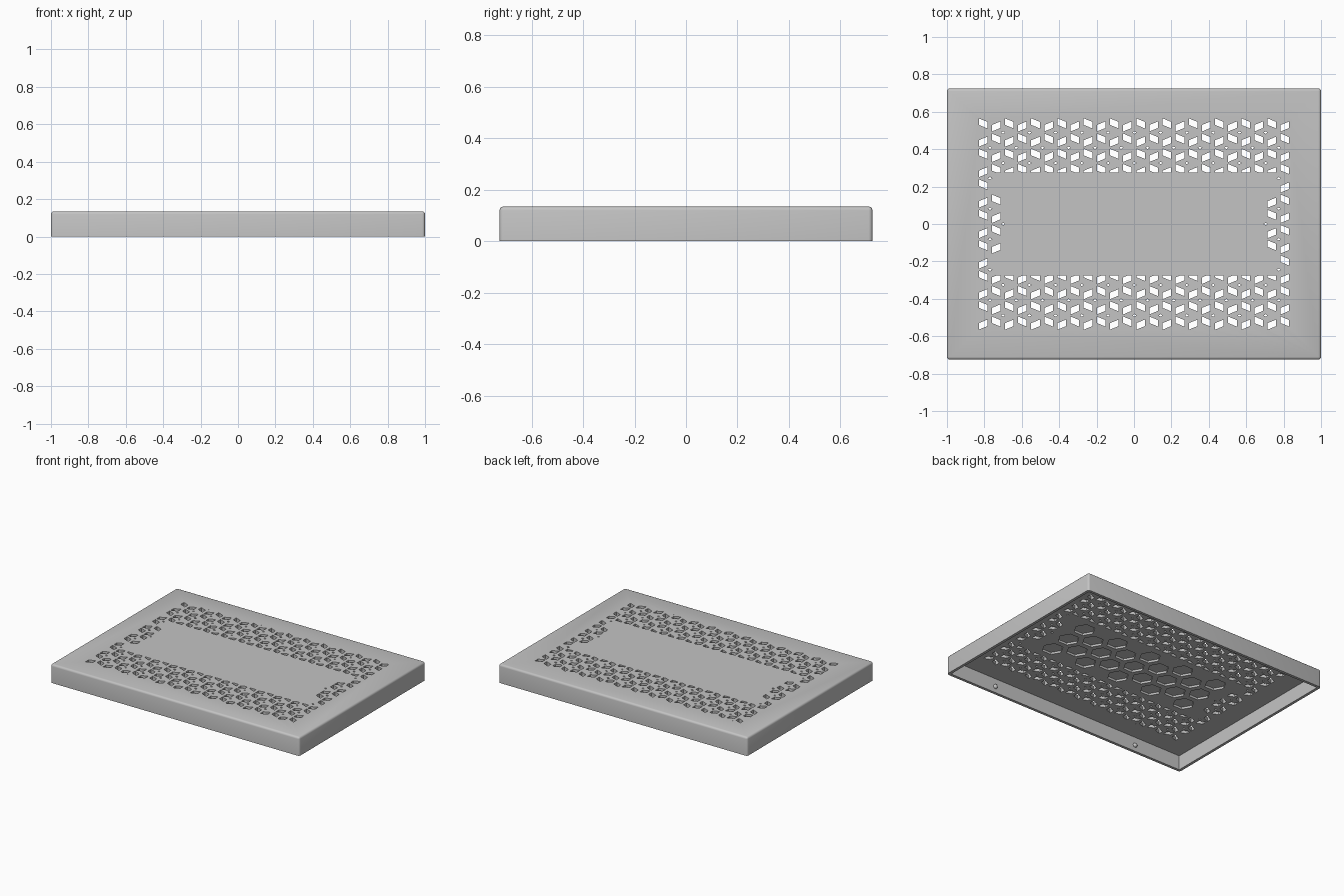
import bpy, bmesh, math
from mathutils import Vector

cube = bpy.data.objects.get("Cube")
if cube:
    bpy.data.objects.remove(cube, do_unlink=True)

HX, HY, H = 1.0, 0.725, 0.135      # half length, half depth, height
WALL, SKIN = 0.02, 0.03            # side wall and top thickness

grey = bpy.data.materials.new("light grey")
grey.use_nodes = True
colour = (0.55, 0.55, 0.55, 1)
grey.diffuse_color = colour
grey.node_tree.nodes["Principled BSDF"].inputs["Base Color"].default_value = colour


def finish(name, bm):
    bmesh.ops.recalc_face_normals(bm, faces=bm.faces)
    mesh = bpy.data.meshes.new(name)
    bm.to_mesh(mesh)
    bm.free()
    mesh.materials.append(grey)
    obj = bpy.data.objects.new(name, mesh)
    bpy.context.collection.objects.link(obj)
    return obj


def box(bm, hx, hy, z0, z1):
    verts = bmesh.ops.create_cube(bm, size=1)["verts"]
    for v in verts:
        v.co = Vector((v.co.x * 2 * hx, v.co.y * 2 * hy, z1 if v.co.z > 0 else z0))


def prism(bm, points, z0, z1):
    low = [bm.verts.new((x, y, z0)) for x, y in points]
    high = [bm.verts.new((x, y, z1)) for x, y in points]
    bm.faces.new(low[::-1])
    bm.faces.new(high)
    for i in range(len(points)):
        j = (i + 1) % len(points)
        bm.faces.new((low[i], low[j], high[j], high[i]))


def clip(points, axis, limit, sign):
    """Keep the part of a polygon where sign * coordinate <= sign * limit."""
    out = []
    for a, b in zip(points, points[1:] + points[:1]):
        da, db = sign * (a[axis] - limit), sign * (b[axis] - limit)
        if da <= 0:
            out.append(a)
        if da * db < 0:
            t = da / (da - db)
            out.append(tuple(p + (q - p) * t for p, q in zip(a, b)))
    return out


def cut(target, cutter):
    mod = target.modifiers.new("cut", "BOOLEAN")
    mod.operation = "DIFFERENCE"
    mod.solver = "EXACT"
    mod.object = cutter
    bpy.context.view_layer.objects.active = target
    bpy.ops.object.modifier_apply(modifier=mod.name)
    bpy.data.objects.remove(cutter, do_unlink=True)


# Cover: rounded box, open underneath
bm = bmesh.new()
box(bm, HX, HY, 0, H)
rim = [e for e in bm.edges if any(v.co.z > 0.01 for v in e.verts)]
bmesh.ops.bevel(bm, geom=rim, offset=0.015, segments=3, profile=0.5, affect="EDGES")
cover = finish("cover", bm)
bm = bmesh.new()
box(bm, HX - WALL, HY - WALL, -0.1, H - SKIN)
cut(cover, finish("hollow_cutter", bm))

# Vent slots: pairs of slanted slots with a small diamond beside them
COL, ROW = 0.0702, 0.163
slot = [(-0.023, -0.027), (0.023, -0.008), (0.023, 0.027), (-0.023, 0.008)]
diamond = [(-0.010, 0), (0, -0.007), (0.010, 0), (0, 0.007)]


def vent(bm, shape, cx, cy, flip=1):
    inner = 0.70 if abs(cy) < 0.15 else 0.77
    if abs(cx) < inner and abs(cy) < 0.26:
        return
    points = [(cx + x, cy + flip * y) for x, y in shape][::flip]
    for sign in (-1, 1):
        points = clip(points, 0, sign * 0.83, sign)
        points = clip(points, 1, sign * 0.565, sign)
    if abs(cx) < inner and abs(cy) > 0.2:
        side = math.copysign(1, cy)
        points = clip(points, 1, side * 0.275, -side)
    if len(points) > 2:
        prism(bm, points, H - SKIN - 0.02, H + 0.02)


bm = bmesh.new()
for i in range(24):
    x = (i - 11.5) * COL
    for k in range(-4, 5):
        y = ROW * (k + (0.5 if i % 2 == 0 else 0))
        vent(bm, slot, x, y + 0.0325)
        vent(bm, slot, x, y - 0.0325, -1)
        vent(bm, diamond, x + 0.037, y)

# Blind hexagonal pockets under the closed middle panel
for i in range(-4, 5):
    rows = (-1, 0, 1) if i % 2 == 0 else (-0.5, 0.5)
    for k in rows:
        ring = [(i * 2 * COL + 0.072 * math.cos(math.radians(60 * a)),
                 k * ROW + 0.072 * math.sin(math.radians(60 * a))) for a in range(6)]
        prism(bm, ring, H - SKIN - 0.02, H - SKIN + 0.015)
cut(cover, finish("vent_cutter", bm))

# Snap bumps inside the long walls
bm = bmesh.new()
for x in (-0.6, 0.6):
    for y in (-1, 1):
        ball = bmesh.ops.create_uvsphere(bm, u_segments=16, v_segments=10, radius=0.016)
        bmesh.ops.translate(bm, verts=ball["verts"], vec=(x, y * (HY - WALL), 0.045))
bumps = finish("snap_bumps", bm)

for obj in (cover, bumps):
    bpy.ops.object.select_all(action="DESELECT")
    obj.select_set(True)
    bpy.context.view_layer.objects.active = obj
    bpy.ops.object.shade_smooth_by_angle(angle=math.radians(35))
